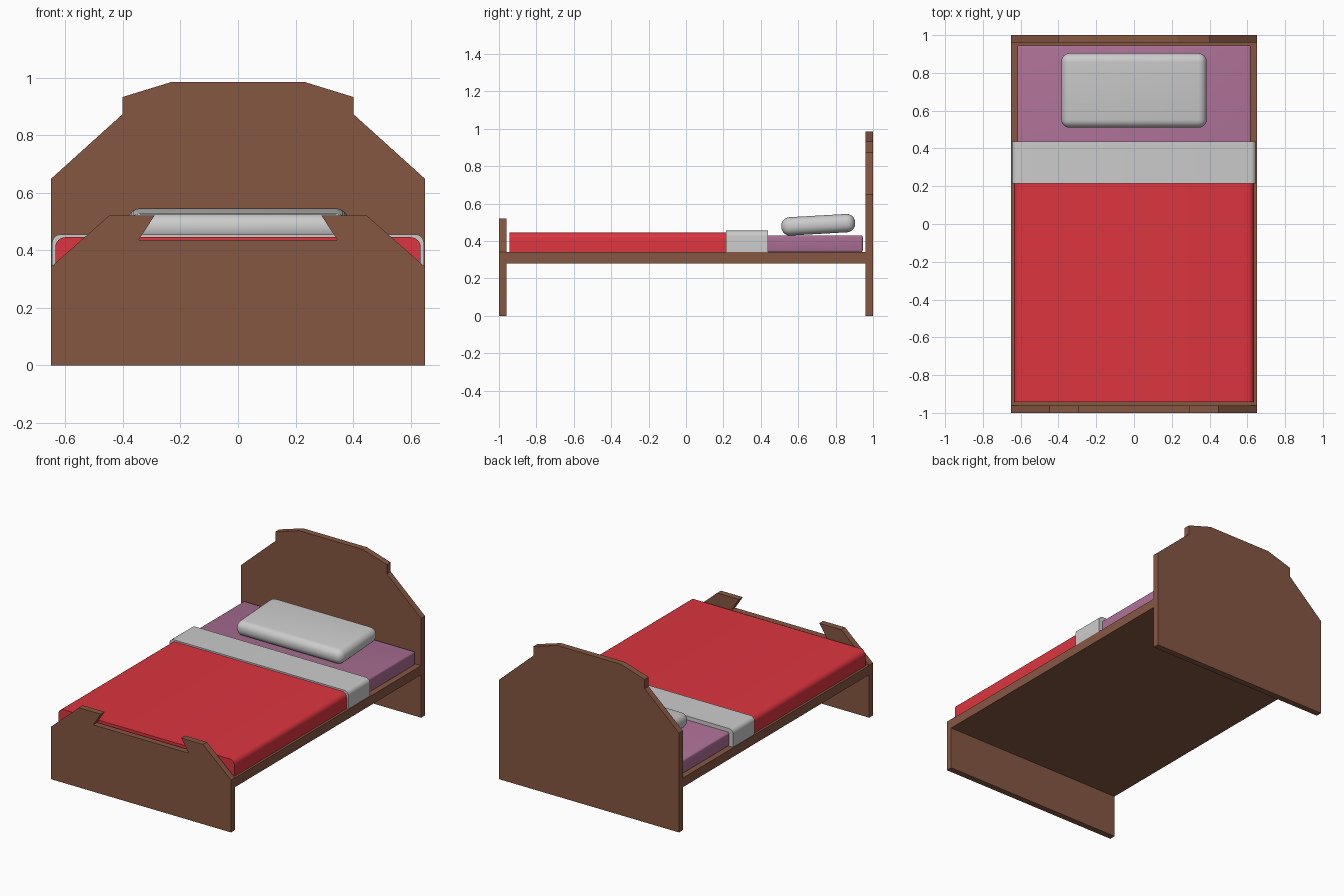
import bpy, bmesh, math

if "Cube" in bpy.data.objects:
    bpy.data.objects.remove(bpy.data.objects["Cube"])


def material(name, rgb):
    m = bpy.data.materials.new(name)
    m.diffuse_color = (*rgb, 1)
    m.use_nodes = True
    m.node_tree.nodes["Principled BSDF"].inputs["Base Color"].default_value = m.diffuse_color
    return m


WOOD = material("wood", (0.24, 0.095, 0.055))
RED = material("red_cloth", (0.72, 0.035, 0.05))
PURPLE = material("purple_cloth", (0.41, 0.16, 0.30))


def extrude_profile(name, half, y0, y1, mat=None, smooth=False):
    """Mirror a right-hand (x, z) outline across x = 0 and extrude it along y."""
    outline = half + [(-x, z) for x, z in reversed(half)]
    bm = bmesh.new()
    face = bm.faces.new([bm.verts.new((x, y0, z)) for x, z in outline])
    ext = bmesh.ops.extrude_face_region(bm, geom=[face])
    moved = [g for g in ext["geom"] if isinstance(g, bmesh.types.BMVert)]
    bmesh.ops.translate(bm, vec=(0, y1 - y0, 0), verts=moved)
    bmesh.ops.recalc_face_normals(bm, faces=bm.faces)
    return finish(name, bm, mat, smooth)


def box(name, size, loc, mat=None, bevel=0, segments=4, tilt=0):
    bm = bmesh.new()
    bmesh.ops.create_cube(bm, size=1)
    bmesh.ops.scale(bm, vec=size, verts=bm.verts)
    if bevel:
        bmesh.ops.bevel(bm, geom=bm.edges[:], offset=bevel, segments=segments,
                        profile=0.5, affect='EDGES')
    ob = finish(name, bm, mat, bevel > 0)
    ob.location = loc
    ob.rotation_euler.x = tilt
    return ob


def finish(name, bm, mat, smooth):
    me = bpy.data.meshes.new(name)
    bm.to_mesh(me)
    bm.free()
    ob = bpy.data.objects.new(name, me)
    bpy.context.collection.objects.link(ob)
    if mat:
        me.materials.append(mat)
    if smooth:
        bpy.ops.object.select_all(action='DESELECT')
        ob.select_set(True)
        bpy.context.view_layer.objects.active = ob
        bpy.ops.object.shade_smooth_by_angle(angle=math.radians(35))
    return ob


def draped(half_width, bottom, top, r):
    """Cloth cross-section: straight side with a rounded upper corner."""
    arc = [(half_width - r + r * math.cos(a), top - r + r * math.sin(a))
           for a in (math.pi / 2 * i / 6 for i in range(7))]
    return [(half_width, bottom)] + arc


# Wooden frame
extrude_profile("headboard", [(0.65, 0), (0.65, 0.648), (0.402, 0.872), (0.402, 0.932),
                              (0.23, 0.985)], 0.96, 1.0, WOOD)
extrude_profile("footboard", [(0.65, 0), (0.65, 0.342), (0.448, 0.52), (0.29, 0.52),
                              (0.345, 0.436)], -1.0, -0.96, WOOD)
box("bed_base", (1.3, 1.92, 0.06), (0, 0, 0.31), WOOD)

# Bedding
box("mattress", (1.236, 1.88, 0.09), (0, 0.005, 0.385), PURPLE, 0.01, 3)
extrude_profile("blanket", draped(0.635, 0.34, 0.445, 0.035), -0.943, 0.22, RED, True)
extrude_profile("sheet_fold", draped(0.646, 0.34, 0.455, 0.03), 0.215, 0.438, None, True)
box("pillow", (0.77, 0.395, 0.098), (0, 0.707, 0.487), None, 0.045, 6, math.radians(3.3))
